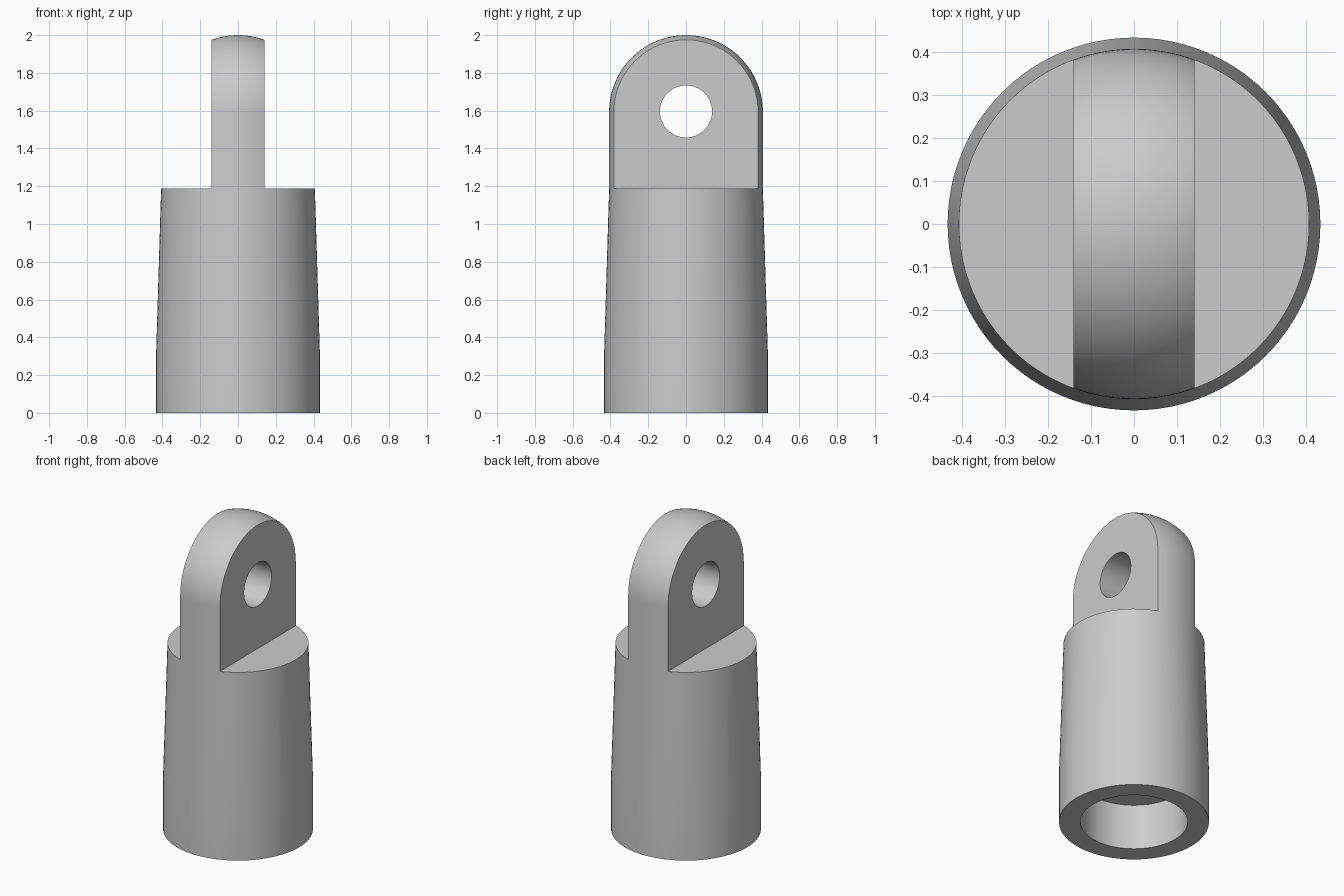
import bpy, bmesh, math
from mathutils import Matrix

cube = bpy.data.objects.get("Cube")
if cube:
    bpy.data.objects.remove(cube, do_unlink=True)

SEGMENTS = 96
SHOULDER = 1.187      # top of the tapered socket
R_BASE, R_TOP = 0.433, 0.407
R_BORE, BORE_DEPTH = 0.31, 0.29
DOME_Z = 2.0 - R_TOP  # centre of the rounded end
LUG_HALF = 0.14

grey = bpy.data.materials.new("plain grey")
grey.use_nodes = True
grey.diffuse_color = (0.6, 0.6, 0.6, 1)
grey.node_tree.nodes["Principled BSDF"].inputs["Base Color"].default_value = (0.6, 0.6, 0.6, 1)


def make_object(name, bm):
    bmesh.ops.recalc_face_normals(bm, faces=bm.faces)
    mesh = bpy.data.meshes.new(name)
    bm.to_mesh(mesh)
    bm.free()
    mesh.materials.append(grey)
    obj = bpy.data.objects.new(name, mesh)
    bpy.context.collection.objects.link(obj)
    return obj


def lathe(name, profile):
    bm = bmesh.new()
    verts = [bm.verts.new((r, 0, z)) for r, z in profile]
    edges = [bm.edges.new(pair) for pair in zip(verts, verts[1:])]
    bmesh.ops.spin(bm, geom=verts + edges, cent=(0, 0, 0), axis=(0, 0, 1),
                   angle=math.tau, steps=SEGMENTS, use_duplicate=False)
    bmesh.ops.remove_doubles(bm, verts=bm.verts, dist=1e-5)
    return make_object(name, bm)


def cut(target, cutter):
    mod = target.modifiers.new("cut", "BOOLEAN")
    mod.operation = "DIFFERENCE"
    mod.solver = "EXACT"
    mod.object = cutter
    bpy.context.view_layer.objects.active = target
    bpy.ops.object.modifier_apply(modifier=mod.name)
    bpy.data.objects.remove(cutter, do_unlink=True)


# Hollow tapered socket carrying a round-ended post
profile = [(0, BORE_DEPTH), (R_BORE, BORE_DEPTH), (R_BORE, 0), (R_BASE, 0),
           (R_BASE, 0.33), (R_TOP, SHOULDER)]
for i in range(25):
    a = math.pi / 2 * i / 24
    profile.append((R_TOP * math.cos(a) if i < 24 else 0, DOME_Z + R_TOP * math.sin(a)))
fitting = lathe("eye_end_fitting", profile)

# Flats on both sides of the post leave a narrow lug
for side in (-1, 1):
    bm = bmesh.new()
    bmesh.ops.create_cube(bm, size=1, matrix=Matrix.Translation(
        (side * (LUG_HALF + 0.5), 0, SHOULDER + 0.5)) @ Matrix.Diagonal((1, 2, 1, 1)))
    cut(fitting, make_object("side_cutter", bm))

# Pin hole through the lug
bm = bmesh.new()
bmesh.ops.create_cone(bm, cap_ends=True, segments=64, radius1=0.138, radius2=0.138, depth=1,
                      matrix=Matrix.Translation((0, 0, DOME_Z + 0.003))
                      @ Matrix.Rotation(math.pi / 2, 4, "Y"))
cut(fitting, make_object("pin_cutter", bm))

# Smooth curves, crisp machined edges
bpy.ops.object.select_all(action="DESELECT")
fitting.select_set(True)
bpy.context.view_layer.objects.active = fitting
bpy.ops.object.shade_smooth_by_angle(angle=math.radians(30))
